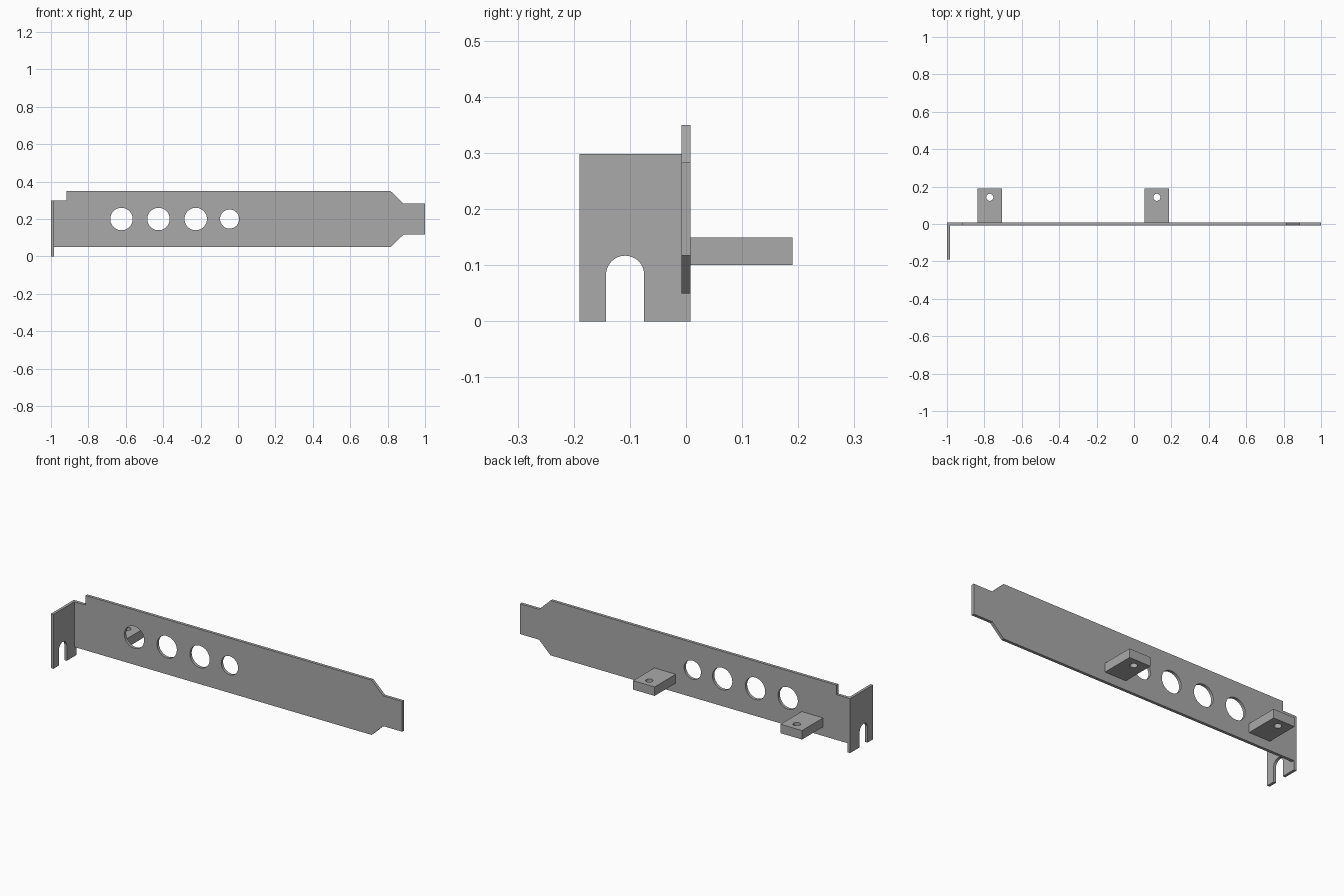
import bpy, bmesh
from math import cos, sin, pi

cube = bpy.data.objects.get("Cube")
if cube:
    bpy.data.objects.remove(cube, do_unlink=True)

steel = bpy.data.materials.new("grey_steel")
steel.use_nodes = True
steel.diffuse_color = (0.4, 0.4, 0.4, 1)
steel.node_tree.nodes["Principled BSDF"].inputs["Base Color"].default_value = (0.4, 0.4, 0.4, 1)


def arc(cu, cv, r, start=0, sweep=2 * pi, steps=48):
    """Points along an arc, start included, end excluded."""
    return [(cu + r * cos(start + sweep * i / steps),
             cv + r * sin(start + sweep * i / steps)) for i in range(steps)]


def sheet(name, outline, holes, low, high, axis):
    """Extrude a profile with holes from low to high along the given axis."""
    def place(u, v, w):
        return {"x": (w, u, v), "y": (u, w, v), "z": (u, v, w)}[axis]

    bm = bmesh.new()
    for loop in [outline] + holes:
        verts = [bm.verts.new(place(u, v, low)) for u, v in loop]
        for a, b in zip(verts, verts[1:] + verts[:1]):
            bm.edges.new((a, b))
    bmesh.ops.triangle_fill(bm, use_beauty=True, use_dissolve=False, edges=bm.edges[:])
    extruded = bmesh.ops.extrude_face_region(bm, geom=bm.faces[:], use_keep_orig=True)
    top = [g for g in extruded["geom"] if isinstance(g, bmesh.types.BMVert)]
    bmesh.ops.translate(bm, verts=top, vec=place(0, 0, high - low))
    bmesh.ops.recalc_face_normals(bm, faces=bm.faces[:])

    mesh = bpy.data.meshes.new(name)
    bm.to_mesh(mesh)
    bm.free()
    mesh.materials.append(steel)
    obj = bpy.data.objects.new(name, mesh)
    bpy.context.collection.objects.link(obj)
    bpy.ops.object.select_all(action="DESELECT")
    obj.select_set(True)
    bpy.context.view_layer.objects.active = obj
    bpy.ops.object.shade_smooth_by_angle(angle=pi / 6)
    return obj


HALF = 0.008      # half the plate thickness
BEND = -0.985     # inner face of the bent flange

# Long face plate: notched corner at one end, narrowed tongue at the other
plate = [(BEND, 0.05), (0.815, 0.05), (0.885, 0.117), (1, 0.117),
         (1, 0.283), (0.885, 0.283), (0.815, 0.35), (-0.917, 0.35),
         (-0.917, 0.298), (BEND, 0.298)]
ports = [arc(x, 0.2, r) for x, r in
         ((-0.623, 0.06), (-0.425, 0.06), (-0.226, 0.06), (-0.045, 0.051))]
sheet("face_plate", plate, ports, -HALF, HALF, "y")

# Bent end flange with an open, round-topped screw slot
slot_y, slot_r = -0.1085, 0.034
slot = ([(slot_y + slot_r, 0)] + arc(slot_y, 0.083, slot_r, 0, pi, 24)
        + [(slot_y - slot_r, 0.083), (slot_y - slot_r, 0)])
flange = [(-0.19, 0.298), (HALF, 0.298), (HALF, 0)] + slot + [(-0.19, 0)]
sheet("end_flange", flange, [], -1, BEND, "x")

# Two mounting tabs behind the plate, each with a screw hole
for name, x in (("right_mounting_tab", -0.771), ("left_mounting_tab", 0.122)):
    tab = [(x - 0.065, HALF), (x + 0.065, HALF), (x + 0.065, 0.19), (x - 0.065, 0.19)]
    sheet(name, tab, [arc(x, 0.143, 0.019, steps=32)], 0.1, 0.149, "z")
